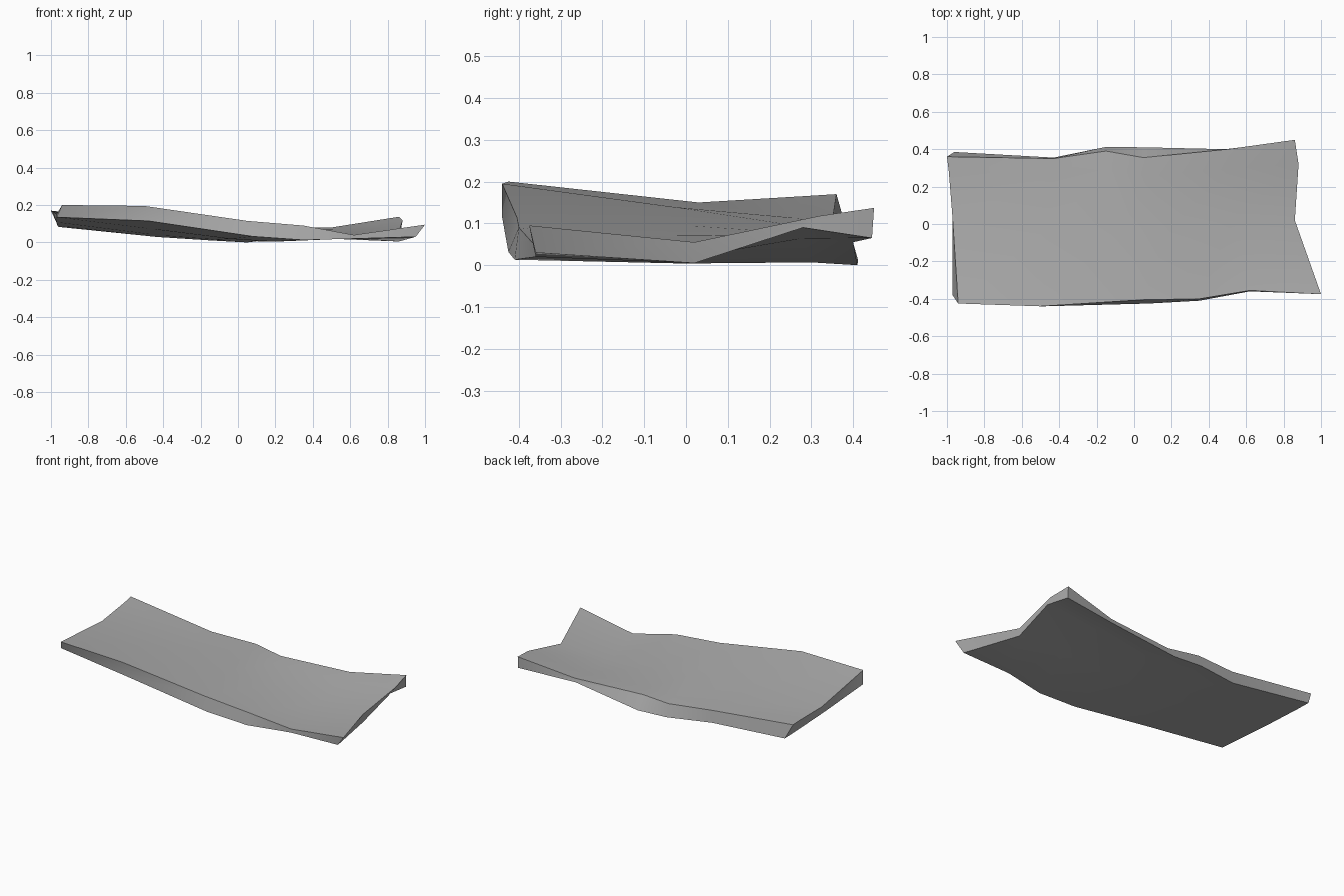
import bpy
import bmesh
from mathutils import Vector

cube = bpy.data.objects.get("Cube")
if cube:
    bpy.data.objects.remove(cube, do_unlink=True)

# Stone colour
stone = bpy.data.materials.new("stone_grey")
stone.use_nodes = True
grey = (0.42, 0.42, 0.42, 1)
stone.diffuse_color = grey
stone.node_tree.nodes["Principled BSDF"].inputs["Base Color"].default_value = grey

# Rim edges of the upper and lower skins, running left to right and front to back
TOP = dict(
    front=[(-.94, -.425, .2), (-.5, -.44, .195), (.05, -.405, .115), (.35, -.4, .09),
           (.62, -.355, .04), (1, -.375, .095)],
    back=[(-1, .36, .17), (-.43, .35, .105), (-.15, .39, .088), (.05, .355, .078),
          (.5, .4, .08), (.86, .45, .137)],
    low_x=[(-.97, .03, .15), (-.99, .28, .165)],
    high_x=[(.86, .02, .055), (.88, .32, .118)])
BOTTOM = dict(
    front=[(-.97, -.38, .135), (-.48, -.44, .115), (.08, -.425, .032), (.35, -.41, .013),
           (.62, -.36, .02), (.95, -.36, .03)],
    back=[(-.96, .385, .083), (-.43, .355, .029), (-.15, .412, .011), (.05, .41, 0),
          (.49, .4, .055), (.86, .445, .065)],
    low_x=[(-.97, .0, .108), (-.965, .28, .09)],
    high_x=[(.86, .02, .005), (.87, .28, .09)])
ALONG = (0, .25, .5, .65, .82, 1)
ACROSS = (.5, .88)


def skin_rows(rim):
    """Fill the skin between its rim edges, fading the end bends inwards."""
    front = [Vector(p) for p in rim["front"]]
    back = [Vector(p) for p in rim["back"]]
    rows = [front]
    for v, low, high in zip(ACROSS, rim["low_x"], rim["high_x"]):
        base = [a.lerp(b, v) for a, b in zip(front, back)]
        low_bend, high_bend = Vector(low) - base[0], Vector(high) - base[-1]
        row = [p + low_bend * (1 - u) ** 4 + high_bend * u ** 4
               for p, u in zip(base, ALONG)]
        for p in row:
            p.z = max(p.z, .004)
        rows.append(row)
    return rows + [back]


bm = bmesh.new()
top = [[bm.verts.new(p) for p in row] for row in skin_rows(TOP)]
bottom = [[bm.verts.new(p) for p in row] for row in skin_rows(BOTTOM)]


# Upper and lower skins
def quad(a, b, c, d):
    return bm.faces.new((a, b, c, d))


for grid in (top, bottom):
    for r in range(len(grid) - 1):
        for c in range(len(ALONG) - 1):
            quad(grid[r][c], grid[r][c + 1], grid[r + 1][c + 1], grid[r + 1][c])


# Side walls joining the two rims
def rim_loop(grid):
    return (grid[0] + [row[-1] for row in grid[1:-1]]
            + grid[-1][::-1] + [row[0] for row in grid[-2:0:-1]])


upper, lower = rim_loop(top), rim_loop(bottom)
for i in range(len(upper)):
    j = (i + 1) % len(upper)
    quad(lower[i], lower[j], upper[j], upper[i])

bmesh.ops.recalc_face_normals(bm, faces=bm.faces)
mesh = bpy.data.meshes.new("stone_slab")
bm.to_mesh(mesh)
bm.free()
slab = bpy.data.objects.new("stone_slab", mesh)
bpy.context.collection.objects.link(slab)
mesh.materials.append(stone)

# Smooth skins with crisp rims
bpy.context.view_layer.objects.active = slab
slab.select_set(True)
bpy.ops.object.shade_smooth_by_angle(angle=.6)
